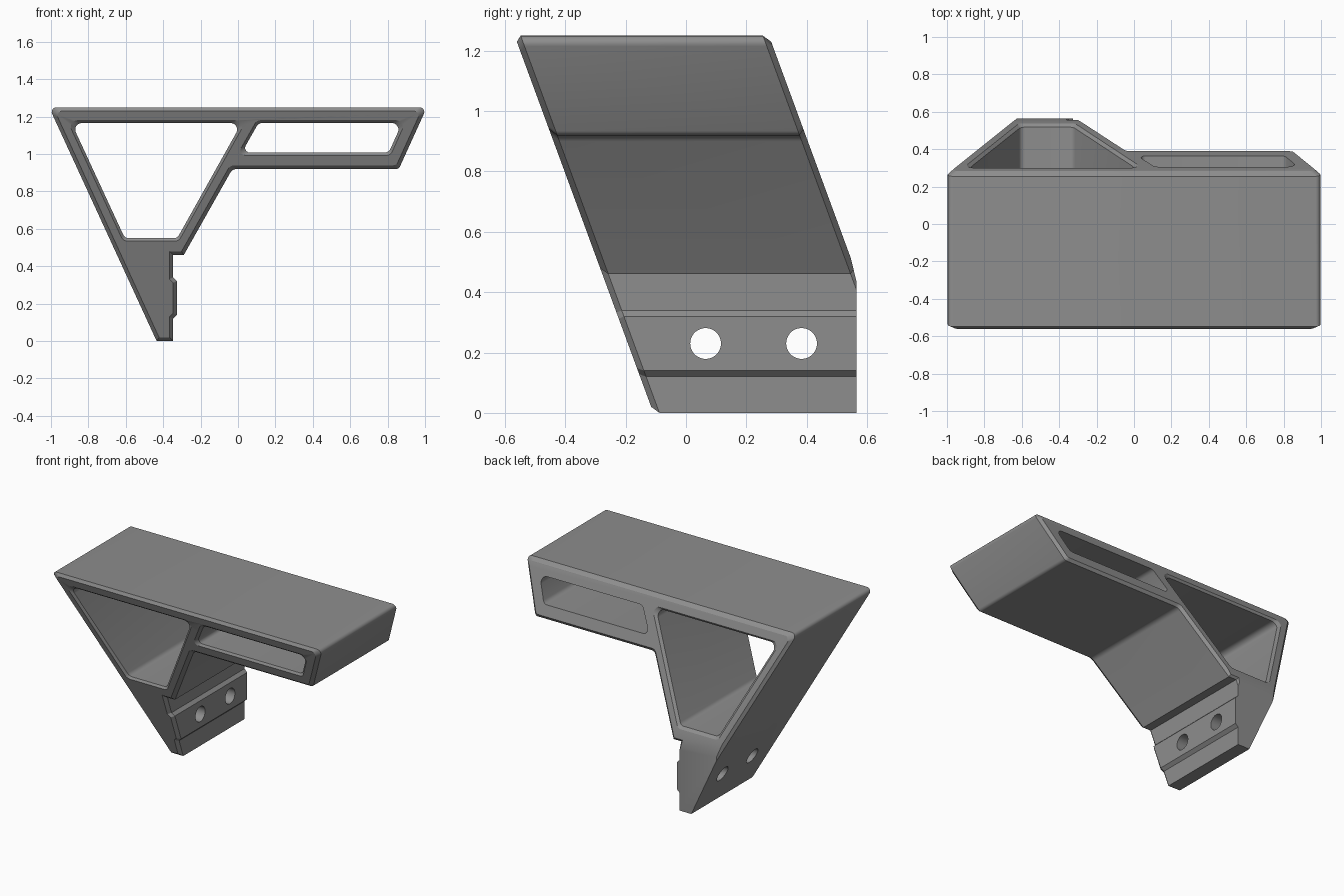
import bpy, bmesh, math
from mathutils import Vector

if "Cube" in bpy.data.objects:
    bpy.data.objects.remove(bpy.data.objects["Cube"])

SHEAR = -0.368           # backward lean of the bracket along its depth
FRONT, BACK = -0.108, 0.735

grey = bpy.data.materials.new("grey")
grey.diffuse_color = (0.27, 0.27, 0.27, 1)
grey.use_nodes = True
grey.node_tree.nodes["Principled BSDF"].inputs["Base Color"].default_value = grey.diffuse_color


def offset(corners, d):
    """Move every edge of a clockwise (x, z, radius) outline inwards by d."""
    result = []
    for i, (x, z, r) in enumerate(corners):
        p = Vector((x, z))
        a = (p - Vector(corners[i - 1][:2])).normalized()
        b = (Vector(corners[(i + 1) % len(corners)][:2]) - p).normalized()
        na, nb = Vector((a.y, -a.x)), Vector((b.y, -b.x))
        q = p + (na + nb) * (d / (1 + na.dot(nb)))
        result.append((q.x, q.y, r))
    return result


def fillet(corners, steps=6):
    """Round each corner by its radius."""
    points = []
    for i, (x, z, r) in enumerate(corners):
        p = Vector((x, z))
        if r == 0:
            points.append(p)
            continue
        a = (Vector(corners[i - 1][:2]) - p).normalized()
        b = (Vector(corners[(i + 1) % len(corners)][:2]) - p).normalized()
        half = a.angle(b) / 2
        centre = p + (a + b).normalized() * (r / math.sin(half))
        s = p + a * (r / math.tan(half)) - centre
        e = p + b * (r / math.tan(half)) - centre
        turn = s.angle_signed(e)
        for k in range(steps + 1):
            t = -turn * k / steps
            points.append(centre + Vector((s.x * math.cos(t) - s.y * math.sin(t),
                                           s.x * math.sin(t) + s.y * math.cos(t))))
    return points


def loft(corners, rings):
    """Closed leaning solid through (inset, y) rings of one outline."""
    bm = bmesh.new()
    loops = []
    for inset, y in rings:
        loops.append([bm.verts.new((p.x, y + SHEAR * p.y, p.y))
                      for p in fillet(offset(corners, inset))])
    n = len(loops[0])
    for a, b in zip(loops, loops[1:]):
        for i in range(n):
            j = (i + 1) % n
            bm.faces.new((a[i], a[j], b[j], b[i]))
    bm.faces.new(loops[0])
    bm.faces.new(loops[-1])
    bmesh.ops.recalc_face_normals(bm, faces=bm.faces)
    return bm


def make_object(name, bm):
    bmesh.ops.recalc_face_normals(bm, faces=bm.faces)
    mesh = bpy.data.meshes.new(name)
    bm.to_mesh(mesh)
    bm.free()
    mesh.materials.append(grey)
    obj = bpy.data.objects.new(name, mesh)
    bpy.context.collection.objects.link(obj)
    return obj


def bolt_cutter(name, y, radius, x0, x1):
    """Cylinder lying along x."""
    bm = bmesh.new()
    bmesh.ops.create_cone(bm, cap_ends=True, segments=48, radius1=radius,
                          radius2=radius, depth=x1 - x0)
    for v in bm.verts:
        v.co = Vector((v.co.z + (x0 + x1) / 2, y + v.co.x, 0.23 + v.co.y))
    return make_object(name, bm)


# Bracket body: top bar, slanted leg and keyed mounting foot
body_outline = [(-1.01, 1.25, 0.025), (1.01, 1.25, 0.025), (0.86, 0.92, 0.025),
                (-0.03, 0.92, 0.04), (-0.29, 0.46, 0), (-0.347, 0.46, 0),
                (-0.347, 0.34, 0), (-0.327, 0.32, 0), (-0.327, 0.14, 0),
                (-0.347, 0.12, 0), (-0.347, 0, 0), (-0.435, 0, 0)]
bm = loft(body_outline, [(0.02, FRONT), (0, FRONT + 0.02),
                         (0, BACK - 0.02), (0.02, BACK)])

# Flat upright back of the foot, with an eased edge above it
for co, no in (((0, 0.565, 0), (0, 1, 0)), ((0, 0.565, 0.435), (0, 0.972, 0.233))):
    bmesh.ops.bisect_plane(bm, geom=bm.verts[:] + bm.edges[:] + bm.faces[:],
                           plane_co=co, plane_no=no, clear_outer=True)
    bmesh.ops.holes_fill(bm, edges=[e for e in bm.edges if e.is_boundary], sides=0)
bracket = make_object("bracket", bm)

# Window cutters with flared rims
flare = [(-0.065, FRONT - 0.05), (0, FRONT + 0.015)]
flare_back = [(0, BACK - 0.015), (-0.065, BACK + 0.05)]
plain_back = [(0, BACK + 0.05)]
window = [(-0.89, 1.166, 0.035), (0.02, 1.166, 0.035),
          (-0.325, 0.55, 0.035), (-0.605, 0.55, 0.035)]
slot = [(0.11, 1.166, 0.035), (0.877, 1.166, 0.035),
        (0.806, 1.008, 0.035), (0.02, 1.008, 0.025)]
cutters = [make_object("window_cutter", loft(window, flare + flare_back)),
           make_object("slot_cutter", loft(slot, flare + plain_back))]

# Two counterbored bolt holes through the foot
for i, y in enumerate((0.065, 0.383)):
    cutters.append(bolt_cutter(f"bolt_cutter_{i}", y, 0.051, -0.8, -0.2))
    cutters.append(bolt_cutter(f"counterbore_cutter_{i}", y, 0.085, -0.8, -0.45))

bpy.context.view_layer.objects.active = bracket
bracket.select_set(True)
for cutter in cutters:
    mod = bracket.modifiers.new(cutter.name, 'BOOLEAN')
    mod.operation = 'DIFFERENCE'
    mod.solver = 'EXACT'
    mod.object = cutter
    bpy.ops.object.modifier_apply(modifier=mod.name)
    bpy.data.objects.remove(cutter)

bpy.ops.object.shade_smooth_by_angle(angle=math.radians(25))
